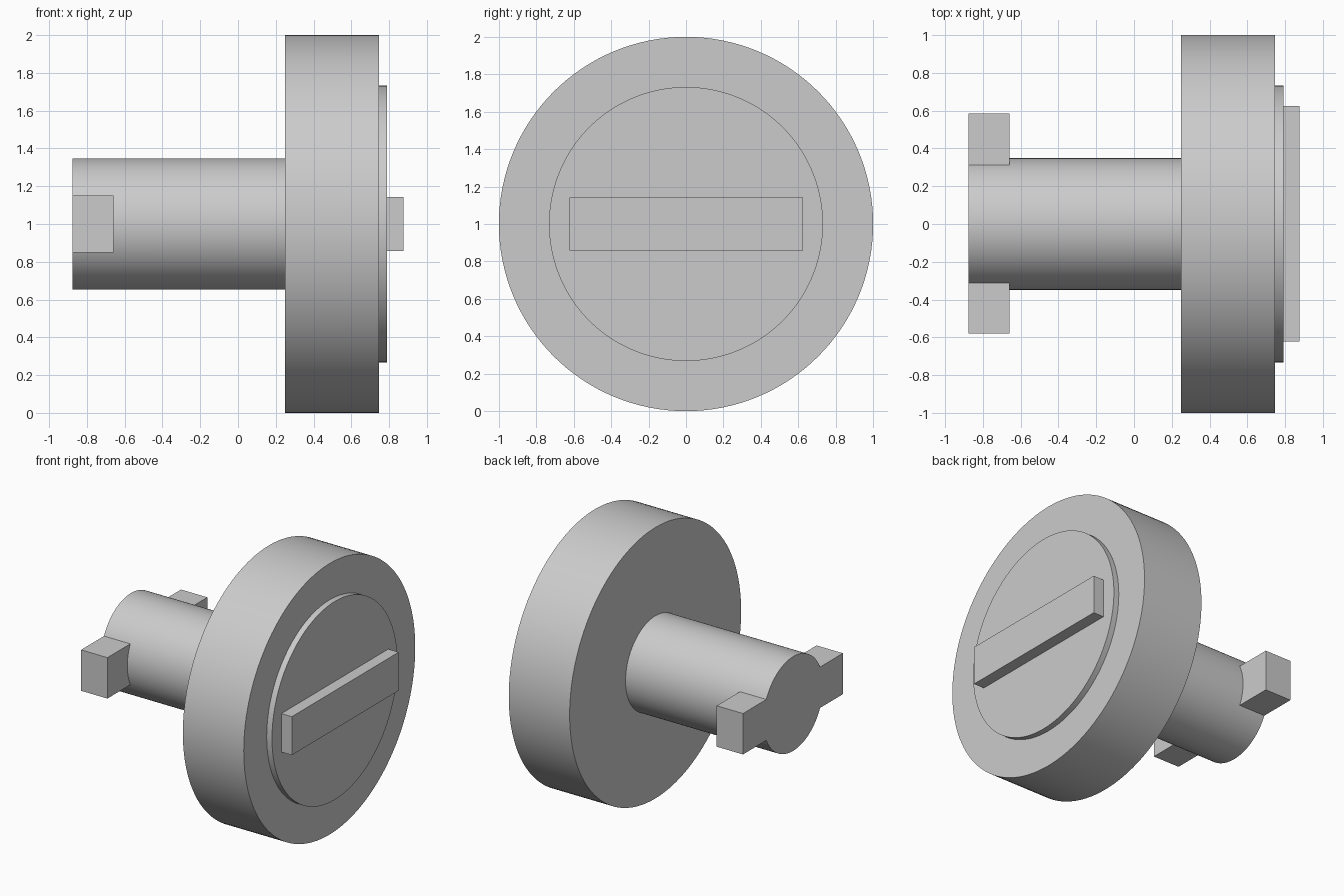
import bpy
import math

cube = bpy.data.objects.get("Cube")
if cube:
    bpy.data.objects.remove(cube, do_unlink=True)

grey = bpy.data.materials.new("plain_grey")
grey.use_nodes = True
colour = (0.6, 0.6, 0.6, 1)
grey.diffuse_color = colour
grey.node_tree.nodes["Principled BSDF"].inputs["Base Color"].default_value = colour


def finish(name):
    obj = bpy.context.object
    obj.name = name
    obj.data.materials.append(grey)
    return obj


def disc(name, x0, x1, radius):
    """Round part lying along the x axis."""
    bpy.ops.mesh.primitive_cylinder_add(
        vertices=128, radius=radius, depth=x1 - x0,
        location=((x0 + x1) / 2, 0, 1), rotation=(0, math.pi / 2, 0))
    bpy.ops.object.transform_apply(location=False, rotation=True, scale=True)
    obj = finish(name)
    bpy.ops.object.shade_smooth_by_angle(angle=math.radians(30))
    return obj


def block(name, x0, x1, y0, y1, height):
    """Rectangular part centred on the axis height."""
    bpy.ops.mesh.primitive_cube_add(
        size=1, location=((x0 + x1) / 2, (y0 + y1) / 2, 1))
    bpy.context.object.scale = (x1 - x0, y1 - y0, height)
    bpy.ops.object.transform_apply(location=False, rotation=False, scale=True)
    return finish(name)


# Head: wide disc, raised face and grip bar
disc("head_disc", 0.25, 0.747, 1.0)
disc("raised_face", 0.747, 0.79, 0.732)
block("grip_bar", 0.79, 0.875, -0.622, 0.624, 0.284)

# Shaft with one crossing block that forms both locking lugs
shaft = disc("shaft_with_lugs", -0.875, 0.25, 0.348)
lugs = block("lug_cutter", -0.875, -0.66, -0.58, 0.585, 0.302)
lugs.hide_render = True

union = shaft.modifiers.new("join_lugs", "BOOLEAN")
union.operation = "UNION"
union.solver = "EXACT"
union.object = lugs
bpy.context.view_layer.objects.active = shaft
bpy.ops.object.modifier_apply(modifier=union.name)
bpy.data.objects.remove(lugs, do_unlink=True)

# Keep the lug edges crisp
bpy.ops.object.select_all(action="DESELECT")
shaft.select_set(True)
bpy.ops.object.shade_smooth_by_angle(angle=math.radians(30))
